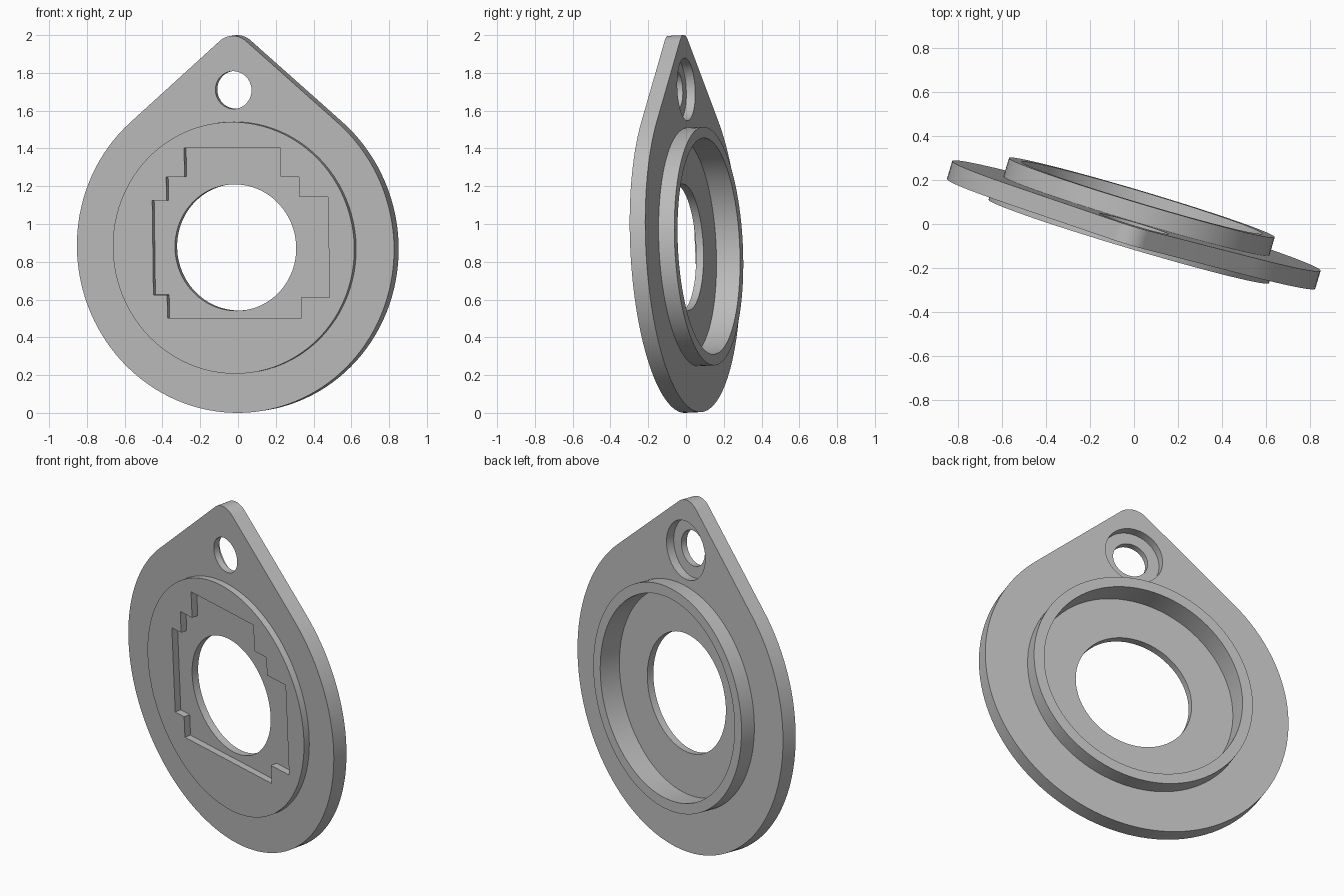
import bpy, bmesh
from math import sin, cos, acos, pi, radians
from mathutils import Matrix

cube = bpy.data.objects.get("Cube")
if cube:
    bpy.data.objects.remove(cube, do_unlink=True)

grey = bpy.data.materials.new("mid grey")
grey.use_nodes = True
grey.diffuse_color = (0.5, 0.5, 0.5, 1)
grey.node_tree.nodes["Principled BSDF"].inputs["Base Color"].default_value = (0.5, 0.5, 0.5, 1)


def arc(radius, height, start, end, steps):
    """Points (x, z) on an arc; angles run from the +z direction."""
    return [(radius * sin(start + (end - start) * i / steps),
             height + radius * cos(start + (end - start) * i / steps))
            for i in range(steps + 1)]


def circle(radius, height=0, steps=96):
    return arc(radius, height, 0, 2 * pi, steps)[:-1]


def prism(name, outline, front, back):
    """Extrude an outline in the xz plane from y=front to y=back."""
    bm = bmesh.new()
    face = bm.faces.new([bm.verts.new((x, front, z)) for x, z in outline])
    grown = bmesh.ops.extrude_face_region(bm, geom=[face])["geom"]
    verts = [v for v in grown if isinstance(v, bmesh.types.BMVert)]
    bmesh.ops.translate(bm, verts=verts, vec=(0, back - front, 0))
    bmesh.ops.recalc_face_normals(bm, faces=bm.faces)
    mesh = bpy.data.meshes.new(name)
    bm.to_mesh(mesh)
    bm.free()
    mesh.materials.append(grey)
    obj = bpy.data.objects.new(name, mesh)
    bpy.context.collection.objects.link(obj)
    return obj


# Teardrop plate: large arc joined by tangents to a small rounded tip
R, TIP, TOP = 0.876, 0.11, 1.122
tip_height = TOP - TIP
a = acos((R - TIP) / tip_height)
teardrop = arc(R, 0, a, 2 * pi - a, 96) + arc(TIP, tip_height, -a, a, 16)
body = prism("mounting_plate", teardrop, -0.047, 0.039)

# Stepped socket outline in the front face
socket = [(-0.266, 0.53), (-0.266, 0.376), (-0.367, 0.376), (-0.367, 0.25),
          (-0.446, 0.25), (-0.446, -0.25), (-0.37, -0.25), (-0.37, -0.372),
          (0.37, -0.372), (0.37, -0.264), (0.526, -0.264), (0.526, 0.27),
          (0.368, 0.27), (0.368, 0.376), (0.266, 0.376), (0.266, 0.53)]

# Raised parts and cuts, in order
EYE = 0.835
steps = [
    ("UNION", prism("front_disc", circle(0.667), -0.083, 0.01)),
    ("UNION", prism("back_ring", circle(0.632), -0.02, 0.126)),
    ("DIFFERENCE", prism("back_recess", circle(0.573), -0.004, 0.3)),
    ("DIFFERENCE", prism("socket_recess", socket, -0.3, -0.045)),
    ("DIFFERENCE", prism("center_hole", circle(0.335), -0.4, 0.4)),
    ("DIFFERENCE", prism("eyelet_hole", circle(0.1, EYE, 48), -0.4, 0.4)),
    ("DIFFERENCE", prism("eyelet_counterbore", circle(0.165, EYE, 64), -0.01, 0.3)),
]
bpy.context.view_layer.objects.active = body
for operation, tool in steps:
    mod = body.modifiers.new(tool.name, "BOOLEAN")
    mod.operation = operation
    mod.solver = "EXACT"
    mod.object = tool
    bpy.ops.object.modifier_apply(modifier=mod.name)
    bpy.data.objects.remove(tool, do_unlink=True)

# Turn the plate, lean it slightly forward and stand it on the ground
body.data.transform(Matrix.Rotation(radians(-16.6), 4, "Z") @ Matrix.Rotation(radians(2.6), 4, "X"))
lowest = min(v.co.z for v in body.data.vertices)
body.data.transform(Matrix.Translation((0, 0, -lowest)))

bpy.ops.object.select_all(action="DESELECT")
body.select_set(True)
bpy.ops.object.shade_smooth_by_angle(angle=radians(30))
